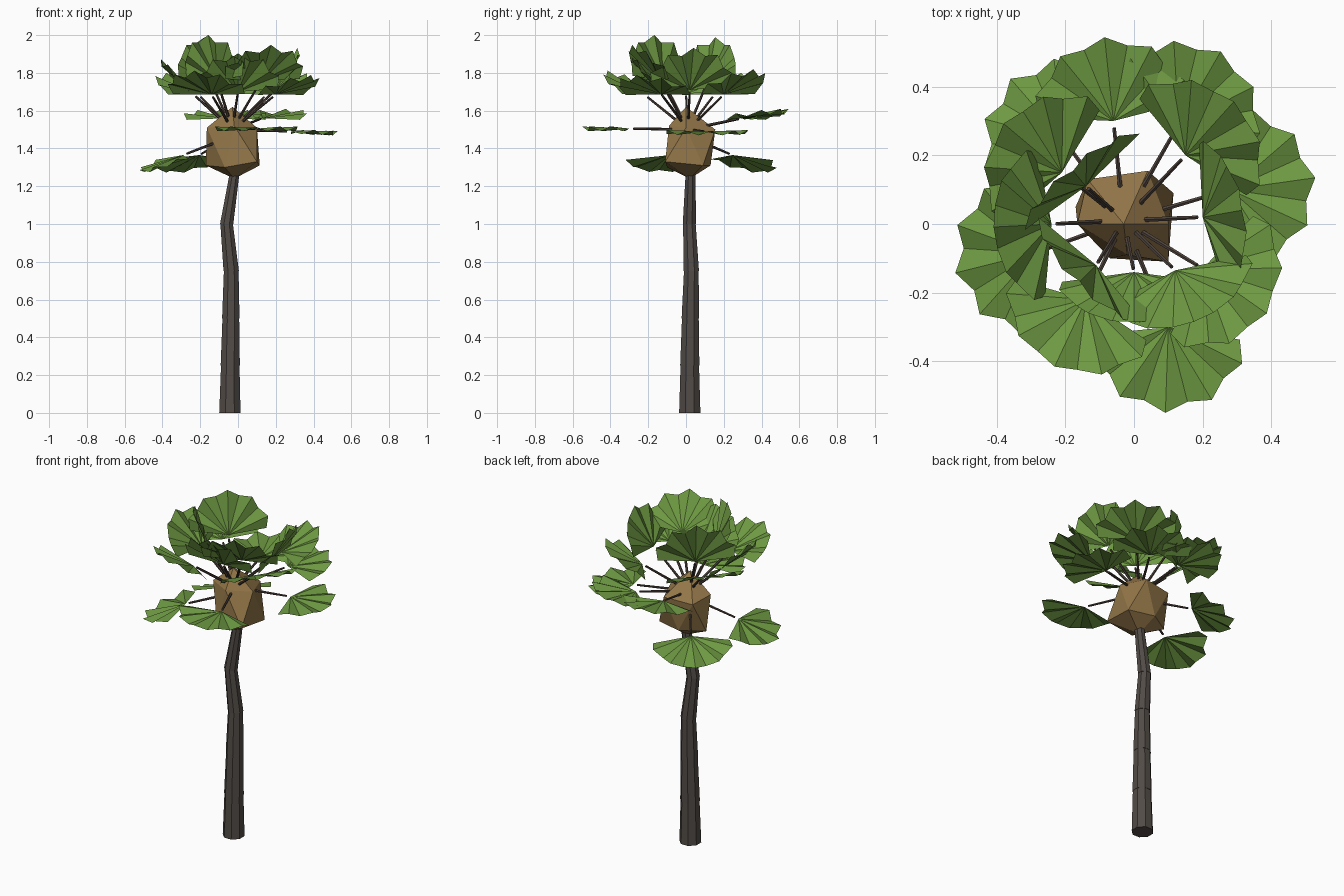
import bpy, bmesh, math
from mathutils import Vector

if "Cube" in bpy.data.objects:
    bpy.data.objects.remove(bpy.data.objects["Cube"])


def material(name, rgb):
    m = bpy.data.materials.new(name)
    m.diffuse_color = (*rgb, 1)
    m.use_nodes = True
    m.node_tree.nodes["Principled BSDF"].inputs["Base Color"].default_value = m.diffuse_color
    return m


BARK = material("bark", (0.085, 0.072, 0.063))
STEM = material("stem_brown", (0.075, 0.055, 0.045))
HUSK = material("husk", (0.29, 0.18, 0.065))
GREEN = material("leaf_green", (0.155, 0.32, 0.055))


def finish(bm, name, mat):
    me = bpy.data.meshes.new(name)
    bm.to_mesh(me)
    bm.free()
    me.materials.append(mat)
    ob = bpy.data.objects.new(name, me)
    bpy.context.collection.objects.link(ob)
    return ob


def tube(name, a, b, ra, rb, sides, mat, level=False):
    """Tapered tube from a to b; level keeps both end rings horizontal."""
    a, b = Vector(a), Vector(b)
    q = (b - a).to_track_quat('Z', 'Y')
    bm = bmesh.new()
    rings = []
    for p, r in ((a, ra), (b, rb)):
        ring = []
        for i in range(sides):
            t = math.tau * (i + 0.5) / sides
            v = Vector((r * math.cos(t), r * math.sin(t), 0))
            ring.append(bm.verts.new(p + (v if level else q @ v)))
        rings.append(ring)
    for i in range(sides):
        j = (i + 1) % sides
        bm.faces.new((rings[0][i], rings[0][j], rings[1][j], rings[1][i]))
    bm.faces.new(rings[0][::-1])
    bm.faces.new(rings[1])
    finish(bm, name, mat)


def fan_leaf(name, hub, az, pitch, length=0.25, spread=82, tips=5):
    """Pleated fan opening from the hub along az / pitch (degrees)."""
    az, pitch = math.radians(az), math.radians(pitch)
    d = Vector((math.cos(az) * math.cos(pitch), math.sin(az) * math.cos(pitch), math.sin(pitch)))
    s = Vector((-math.sin(az), math.cos(az), 0))
    n = d.cross(s)
    bm = bmesh.new()
    c = bm.verts.new(hub)
    rim = []
    count = tips * 2
    for i in range(count + 1):
        t = math.radians(-spread + 2 * spread * i / count)
        tip = i % 2 == 1
        r = length * (1.0 if tip else 0.9) * (0.93 + 0.07 * math.cos(t))
        lift = 0.011 if tip else -0.013
        rim.append(bm.verts.new(Vector(hub) + (d * math.cos(t) + s * math.sin(t)) * r + n * lift))
    for u, v in zip(rim, rim[1:]):
        bm.faces.new((c, u, v))
    finish(bm, name, GREEN)


# Trunk: stacked, slightly tapering sections with a crook near the top
trunk = [(-0.043, 0.020, 0.0, 0.061), (-0.041, 0.020, 0.25, 0.055), (-0.038, 0.023, 0.5, 0.050),
         (-0.036, 0.028, 0.75, 0.044), (-0.060, 0.018, 1.0, 0.038), (-0.018, 0.024, 1.27, 0.030)]
for i, (p, q) in enumerate(zip(trunk, trunk[1:])):
    tube(f"trunk_section_{i + 1}", p[:3], q[:3], p[3], q[3] - 0.002, 8, BARK, True)

# Faceted core that carries the stems
core_points = [(-0.03, 0.0, 1.62), (-0.02, 0.02, 1.24),
               (-0.135, 0.13, 1.49), (0.04, 0.155, 1.50), (0.10, 0.0, 1.51), (-0.02, -0.09, 1.52),
               (-0.165, 0.0, 1.51), (0.115, 0.09, 1.31), (0.10, -0.11, 1.33), (-0.07, -0.10, 1.30),
               (-0.17, 0.05, 1.31), (-0.04, 0.13, 1.31)]
bm = bmesh.new()
for p in core_points:
    bm.verts.new(p)
bmesh.ops.convex_hull(bm, input=bm.verts)
finish(bm, "core", HUSK)

# Leaves: hub x, y, z, heading and pitch
leaves = [
    # drooping lower leaves
    (-0.29, -0.085, 1.365, 194, -21), (-0.205, 0.245, 1.365, 131, -22),
    # level middle leaves
    (0.10, -0.30, 1.505, -92, 0), (0.28, 0.10, 1.49, 8, -2),
    (0.13, 0.29, 1.56, 60, 9), (-0.06, 0.30, 1.56, 96, 9),
    # raised outer crown
    (-0.14, -0.22, 1.685, 245, 28), (0.20, -0.13, 1.685, -35, 22),
    (0.15, 0.20, 1.685, 48, 30), (-0.21, 0.15, 1.685, 140, 25), (-0.24, 0.0, 1.69, 183, 45),
    # steep inner crown
    (0.12, -0.135, 1.755, -70, 48), (0.20, 0.02, 1.71, 10, 60), (-0.14, 0.11, 1.745, 130, 74),
    (-0.11, -0.12, 1.76, 225, 72), (0.0, -0.14, 1.70, -90, 52)]
for i, (x, y, z, az, pitch) in enumerate(leaves):
    hub = Vector((x, y, z))
    root = Vector((-0.03, 0.01, min(1.5, z + 0.1)))
    fan_leaf(f"leaf_{i + 1}", hub, az, pitch)
    tube(f"leaf_stem_{i + 1}", root.lerp(hub, 0.2), root.lerp(hub, 0.93), 0.008, 0.006, 6, STEM)
